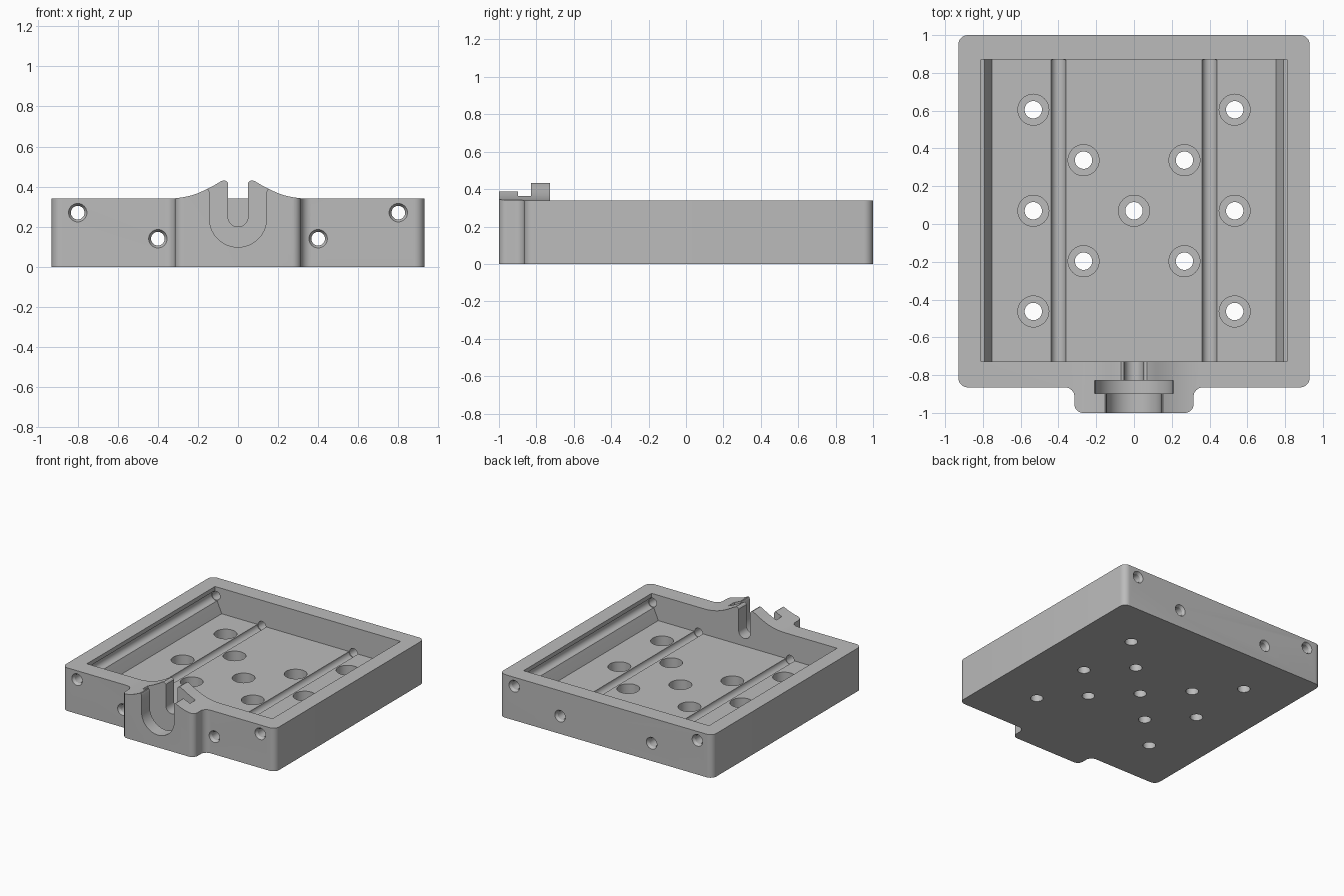
import bpy, bmesh, math
from mathutils import Vector, Matrix

if "Cube" in bpy.data.objects:
    bpy.data.objects.remove(bpy.data.objects["Cube"])

grey = bpy.data.materials.new("machined_grey")
grey.diffuse_color = (0.5, 0.5, 0.5, 1)
grey.use_nodes = True
grey.node_tree.nodes["Principled BSDF"].inputs["Base Color"].default_value = grey.diffuse_color


def to_object(bm, name):
    bmesh.ops.recalc_face_normals(bm, faces=bm.faces)
    me = bpy.data.meshes.new(name)
    bm.to_mesh(me)
    bm.free()
    me.materials.append(grey)
    ob = bpy.data.objects.new(name, me)
    bpy.context.collection.objects.link(ob)
    return ob


def prism(name, pts, lo, hi, axis):
    """Extrude a 2D outline: axis 'z' takes (x, y) points, axis 'y' takes (x, z)."""
    bm = bmesh.new()
    place = (lambda p, t: (p[0], p[1], t)) if axis == 'z' else (lambda p, t: (p[0], t, p[1]))
    face = bm.faces.new([bm.verts.new(place(p, lo)) for p in pts])
    moved = bmesh.ops.extrude_face_region(bm, geom=[face])['geom']
    step = Vector(place((0, 0), hi - lo))
    bmesh.ops.translate(bm, vec=step, verts=[v for v in moved if isinstance(v, bmesh.types.BMVert)])
    return to_object(bm, name)


def lathe(name, profile, matrix, n=40):
    """Closed turned solid from (radius, height) pairs."""
    bm = bmesh.new()
    rings = [[bm.verts.new(matrix @ Vector((r * math.cos(2 * math.pi * i / n),
                                            r * math.sin(2 * math.pi * i / n), h)))
              for i in range(n)] for r, h in profile]
    for a, b in zip(rings, rings[1:]):
        for i in range(n):
            j = (i + 1) % n
            bm.faces.new((a[i], a[j], b[j], b[i]))
    bm.faces.new(rings[0])
    bm.faces.new(rings[-1])
    return to_object(bm, name)


def rounded(corners, n=8):
    """Fillet the (x, y, radius) corners of an outline with right-angle corners."""
    out = []
    for i, (x, y, r) in enumerate(corners):
        c = Vector((x, y))
        a = (Vector(corners[i - 1][:2]) - c).normalized() * r
        b = (Vector(corners[(i + 1) % len(corners)][:2]) - c).normalized() * r
        for k in range(n + 1):
            t = k / n * math.pi / 2
            out.append(c + a * (1 - math.sin(t)) + b * (1 - math.cos(t)))
    return out


def mirrored(half):
    """Complete an outline given its right half."""
    return half + [(-x, z) for x, z in reversed(half)]


def cut(cutter):
    cutter.hide_render = True
    mod = body.modifiers.new("cut", 'BOOLEAN')
    mod.operation, mod.solver, mod.object = 'DIFFERENCE', 'EXACT', cutter
    bpy.context.view_layer.objects.active = body
    bpy.ops.object.modifier_apply(modifier=mod.name)
    bpy.data.objects.remove(cutter)


def u_slot(name, r, zc, flare_z, y0, y1):
    """Round-bottomed slot, open and slightly flared at the top."""
    half = [(r * math.sin(t), zc - r * math.cos(t))
            for t in [math.pi / 2 * (k + 0.5) / 16 for k in range(16)]]
    half.append((r, zc))
    if flare_z:
        half += [(r, flare_z - 0.02), (r + 0.006, flare_z - 0.006), (r + 0.02, flare_z)]
        half += [(r + 0.02, 0.8)]
    else:
        half += [(r, 0.8)]
    cut(prism(name, mirrored(half), y0, y1, 'y'))


# Tray body with the front boss, in plan
right = [(0.93, 1, 0.05), (0.93, -0.865, 0.05), (0.315, -0.865, 0.05), (0.315, -1, 0.045)]
left = [(-x, y, r) for x, y, r in reversed(right)]
body = prism("tray_body", rounded(right + left), 0, 0.6, 'z')

# Top rim, with the swept-up crest over the boss
crest = [(0, 0.405), (0.045, 0.405), (0.05, 0.418), (0.058, 0.428), (0.07, 0.432), (0.083, 0.428),
         (0.12, 0.406), (0.16, 0.385), (0.2, 0.367), (0.24, 0.354), (0.28, 0.346),
         (0.32, 0.341), (0.35, 0.34), (1.2, 0.34), (1.2, 1)]
cut(prism("rim_cutter", mirrored(crest[1:]), -1.2, 1.2, 'y'))
cut(prism("rear_crest_cutter", [(-0.4, 0.34), (0.4, 0.34), (0.4, 1), (-0.4, 1)], -0.7, 1.2, 'y'))

# Main pocket with sloping side walls
pocket = [(0.752, 0.14), (0.788, 0.225), (0.81, 0.27), (0.81, 0.8)]
cut(prism("pocket_cutter", mirrored(pocket), -0.728, 0.87, 'y'))

# Shaft slot, flange recess and bearing seat in the boss
u_slot("shaft_slot", 0.05, 0.25, 0, -0.86, -0.7)
u_slot("flange_slot", 0.205, 0.24, 0.375, -0.897, -0.828)
u_slot("bearing_slot", 0.142, 0.24, 0.392, -1.1, -0.88)

# Rod channels along y, drilled through both end walls
for x, z in ((0.4, 0.14), (0.8, 0.27)):
    for s in (-1, 1):
        m = Matrix.Translation((s * x, 0, z)) @ Matrix.Rotation(-math.pi / 2, 4, 'X')
        f = -0.865
        cut(lathe("rod_cutter", [(0.046, f - 0.2), (0.046, f), (0.034, f + 0.02), (0.034, -0.727),
                                 (0.039, -0.727), (0.039, 0.869), (0.034, 0.869),
                                 (0.034, 0.98), (0.046, 1), (0.046, 1.2)], m))

# Counterbored mounting holes in the floor
spots = [(0, 0.07)] + [(s * 0.533, y) for s in (-1, 1) for y in (0.605, 0.07, -0.463)]
spots += [(s * 0.267, y) for s in (-1, 1) for y in (0.338, -0.197)]
for x, y in spots:
    cut(lathe("screw_hole_cutter", [(0.046, -0.1), (0.046, 0.06), (0.082, 0.06), (0.082, 0.25)],
              Matrix.Translation((x, y, 0))))

# Smooth shading on the round surfaces only
bpy.ops.object.select_all(action='DESELECT')
body.select_set(True)
bpy.context.view_layer.objects.active = body
bpy.ops.object.shade_smooth_by_angle(angle=math.radians(25))
